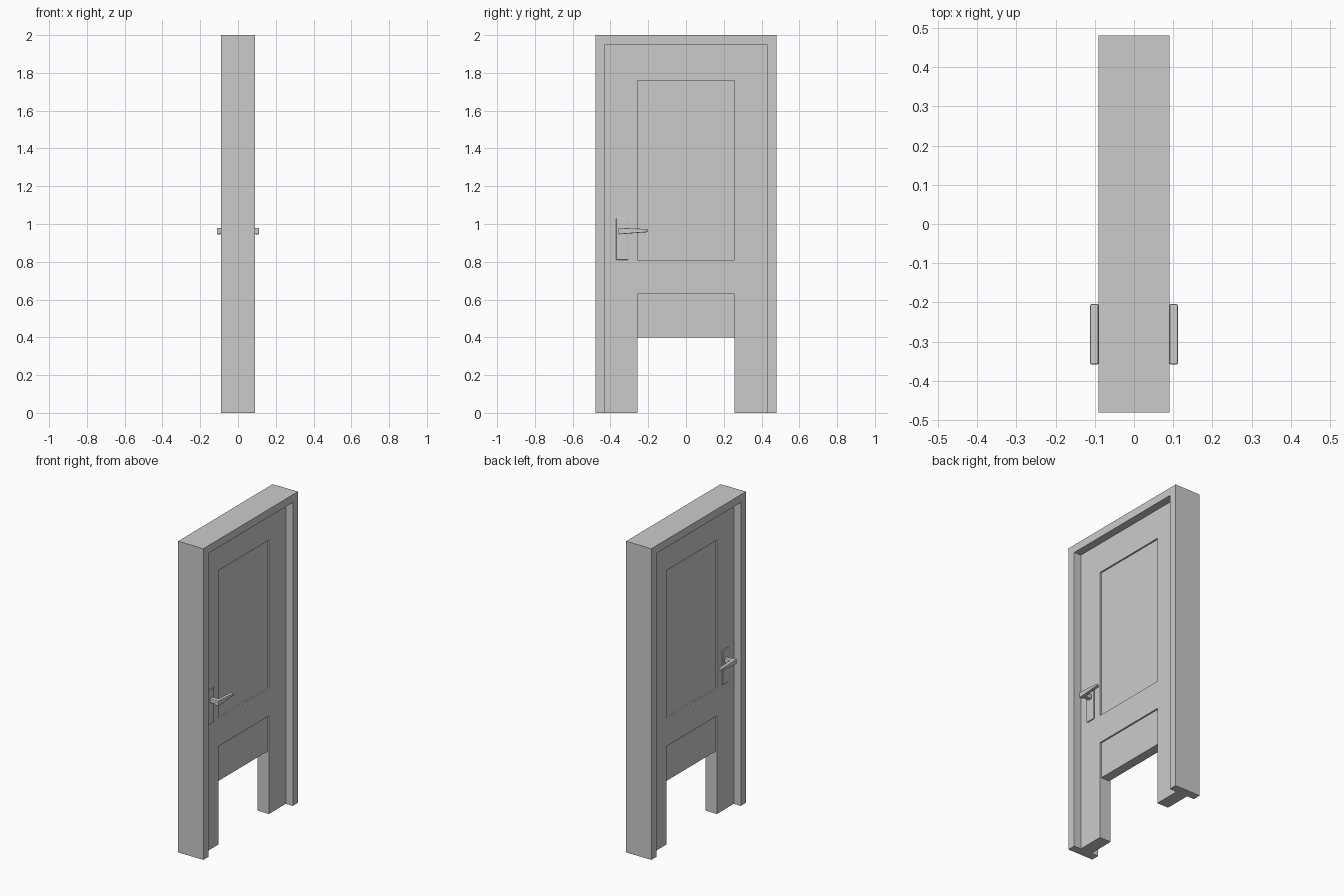
import bpy, bmesh

if "Cube" in bpy.data.objects:
    bpy.data.objects.remove(bpy.data.objects["Cube"])


def finish(name, bm):
    bmesh.ops.recalc_face_normals(bm, faces=bm.faces)
    me = bpy.data.meshes.new(name)
    bm.to_mesh(me)
    bm.free()
    ob = bpy.data.objects.new(name, me)
    bpy.context.collection.objects.link(ob)
    return ob


def prism(name, yz, x0, x1):
    """Extrude a (y, z) outline along x."""
    bm = bmesh.new()
    face = bm.faces.new([bm.verts.new((x0, y, z)) for y, z in yz])
    new = bmesh.ops.extrude_face_region(bm, geom=[face])["geom"]
    bmesh.ops.translate(bm, vec=(x1 - x0, 0, 0),
                        verts=[v for v in new if isinstance(v, bmesh.types.BMVert)])
    return finish(name, bm)


def rect(y0, y1, z0, z1):
    return [(y0, z0), (y1, z0), (y1, z1), (y0, z1)]


def arch(outer, inner, top, under):
    """Upside-down U outline standing on the floor."""
    return [(-outer, 0), (-outer, top), (outer, top), (outer, 0),
            (inner, 0), (inner, under), (-inner, under), (-inner, 0)]


def bevel(ob, width, segments=2):
    mod = ob.modifiers.new("bevel", "BEVEL")
    mod.width = width
    mod.segments = segments


# Frame around the door
prism("door_frame", arch(0.48, 0.428, 2.0, 1.95), -0.09, 0.09)

# Leaf: stiles with top rail, middle rail, recessed panel ending above the floor
prism("leaf_stiles_and_top_rail", arch(0.428, 0.257, 1.95, 1.76), -0.04, 0.04)
prism("middle_rail", rect(-0.257, 0.257, 0.63, 0.81), -0.04, 0.04)
prism("recessed_panel", rect(-0.257, 0.257, 0.40, 1.76), -0.03, 0.03)

# Handle set, one on each face
for side, s in (("right", 1), ("left", -1)):
    plate = prism(f"handle_plate_{side}", rect(-0.37, -0.307, 0.81, 1.03), s * 0.038, s * 0.047)
    bevel(plate, 0.003)
    spindle = prism(f"handle_spindle_{side}", rect(-0.352, -0.322, 0.947, 0.977),
                    s * 0.045, s * 0.10)
    bevel(spindle, 0.006)
    lever = prism(f"handle_lever_{side}",
                  [(-0.358, 0.945), (-0.204, 0.957), (-0.204, 0.973), (-0.358, 0.98)],
                  s * 0.09, s * 0.112)
    bevel(lever, 0.004)
